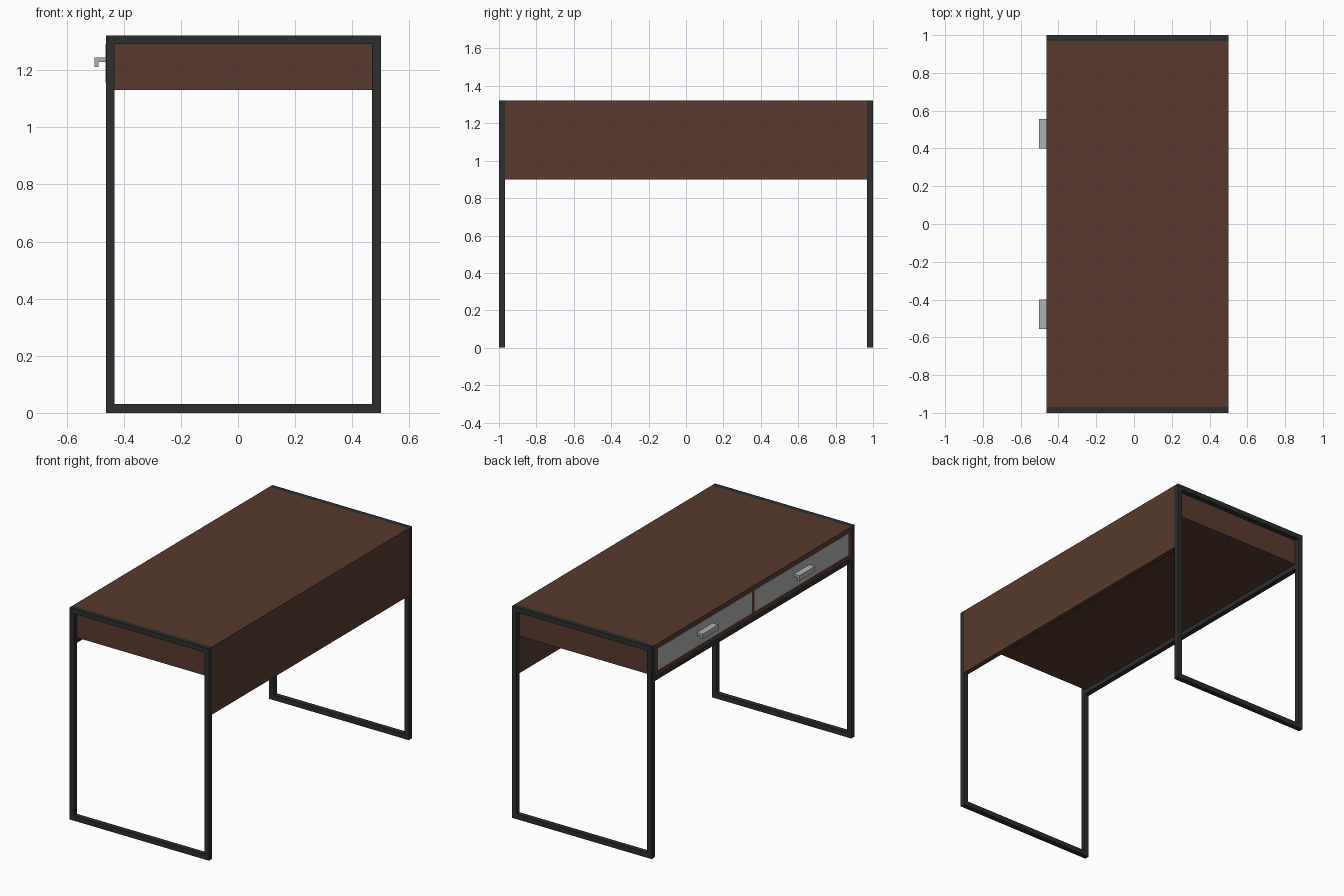
import bpy
import bmesh

if "Cube" in bpy.data.objects:
    bpy.data.objects.remove(bpy.data.objects["Cube"])


def material(name, rgb):
    m = bpy.data.materials.new(name)
    m.diffuse_color = (*rgb, 1)
    m.use_nodes = True
    m.node_tree.nodes["Principled BSDF"].inputs["Base Color"].default_value = m.diffuse_color
    return m


WOOD = material("brown wood", (0.100, 0.042, 0.026))
METAL = material("black metal", (0.026, 0.026, 0.027))
GREY = material("light grey", (0.44, 0.44, 0.44))


def prism(name, outline, y0, y1, mat):
    """Extrude an x-z outline along y."""
    bm = bmesh.new()
    face = bm.faces.new([bm.verts.new((x, y0, z)) for x, z in outline])
    out = bmesh.ops.extrude_face_region(bm, geom=[face])
    verts = [g for g in out["geom"] if isinstance(g, bmesh.types.BMVert)]
    bmesh.ops.translate(bm, verts=verts, vec=(0, y1 - y0, 0))
    bmesh.ops.recalc_face_normals(bm, faces=bm.faces)
    me = bpy.data.meshes.new(name)
    bm.to_mesh(me)
    bm.free()
    me.materials.append(mat)
    ob = bpy.data.objects.new(name, me)
    bpy.context.collection.objects.link(ob)
    return ob


def box(name, x, y, z, mat):
    return prism(name, [(x[0], z[0]), (x[1], z[0]), (x[1], z[1]), (x[0], z[1])], *y, mat)


T = 0.031                     # bar and board thickness
X0, X1 = -0.463, 0.5          # drawer side, panel side
H = 1.322                     # height
Y = 1 - T                     # inside face of the leg frames
ZB = 1.13                     # underside of the drawer case


def leg_frame(name, y0, y1):
    """Closed rectangular loop of square bar."""
    bm = bmesh.new()
    o = [(X0, 0), (X1, 0), (X1, H), (X0, H)]
    i = [(X0 + T, T), (X1 - T, T), (X1 - T, H - T), (X0 + T, H - T)]
    rings = [[bm.verts.new((x, y, z)) for x, z in r]
             for r, y in ((o, y0), (o, y1), (i, y1), (i, y0))]
    for k in range(4):
        a, b = rings[k], rings[(k + 1) % 4]
        for j in range(4):
            n = (j + 1) % 4
            bm.faces.new((a[j], a[n], b[n], b[j]))
    bmesh.ops.recalc_face_normals(bm, faces=bm.faces)
    me = bpy.data.meshes.new(name)
    bm.to_mesh(me)
    bm.free()
    me.materials.append(METAL)
    bpy.context.collection.objects.link(bpy.data.objects.new(name, me))


# Metal frames and the rail below the drawers
leg_frame("front_leg_frame", -1, -Y)
leg_frame("back_leg_frame", Y, 1)
box("drawer_rail", (X0, X0 + T), (-Y, Y), (ZB - T, ZB), METAL)

# Wooden case
box("desk_top", (X0, X1), (-Y, Y), (H - T, H), WOOD)
box("modesty_panel", (X1 - T, X1), (-Y, Y), (0.90, H - T), WOOD)
box("case_bottom", (X0, X1 - T), (-Y, Y), (ZB, ZB + 0.027), WOOD)
box("case_divider", (X0, X1 - T), (-0.014, 0.014), (ZB + 0.027, H - T), WOOD)

# Case sides, drawers and L-shaped handles, one per half
for side, s in (("front", -1), ("back", 1)):
    def span(a, b):
        return tuple(sorted((s * a, s * b)))
    box(side + "_case_side", (X0, X1 - T), span(Y - T, Y), (ZB + 0.027, H - T), WOOD)
    box(side + "_drawer", (X0 - 0.001, X1 - T), span(0.014, Y - T), (ZB + 0.027, H - T), GREY)
    prism(side + "_handle",
          [(X0, 1.244), (-0.503, 1.244), (-0.503, 1.212), (-0.488, 1.212),
           (-0.488, 1.229), (X0, 1.229)], *span(0.40, 0.555), GREY)
